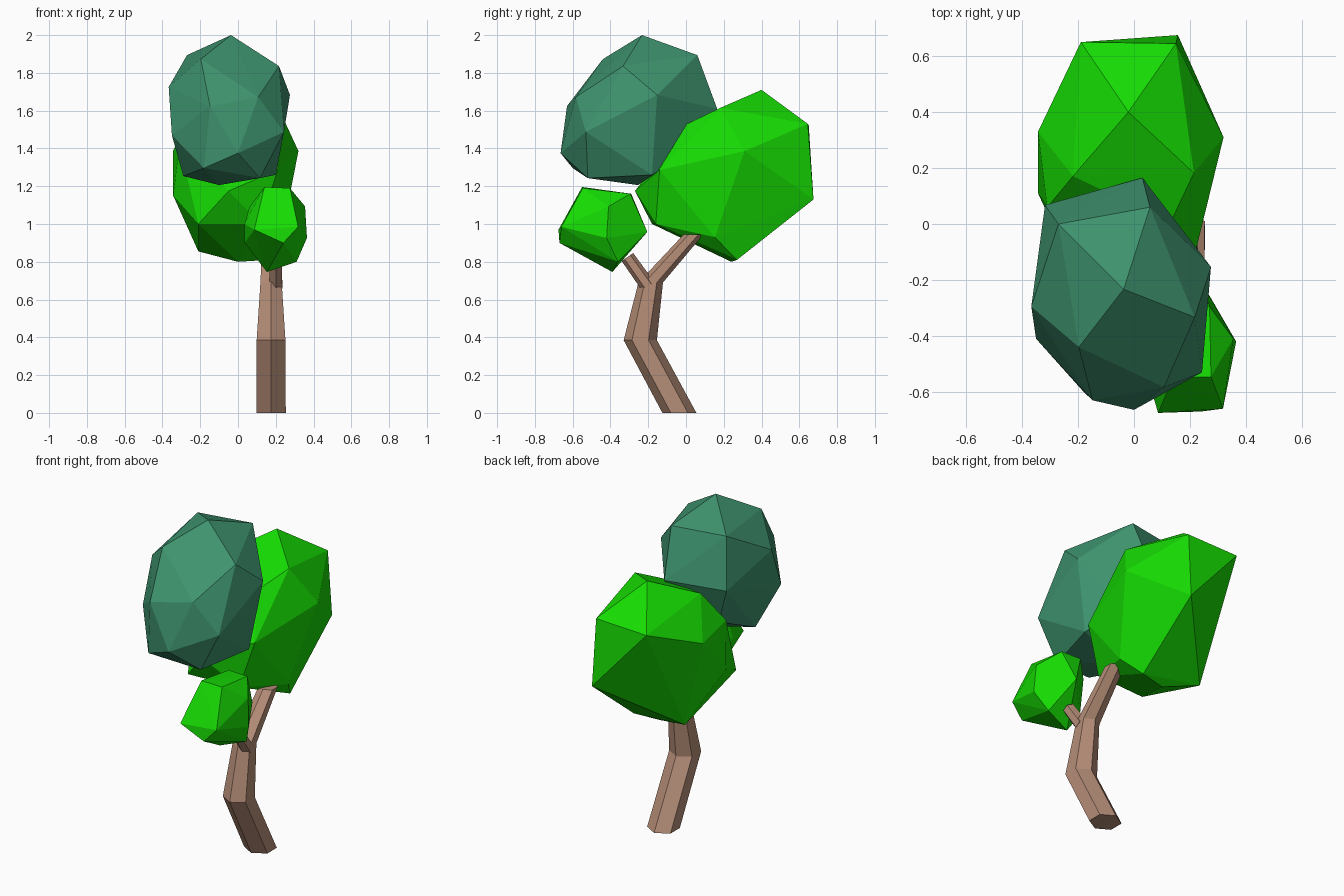
import bpy, bmesh, math


def material(name, rgb):
    m = bpy.data.materials.new(name)
    m.diffuse_color = (*rgb, 1)
    return m


GREEN = material("bright green", (0.008, 0.72, 0.001))
TEAL = material("dark green", (0.048, 0.29, 0.156))
BARK = material("bark brown", (0.46, 0.265, 0.183))


def finish(name, bm, mat):
    bmesh.ops.recalc_face_normals(bm, faces=bm.faces)
    me = bpy.data.meshes.new(name)
    bm.to_mesh(me)
    bm.free()
    me.materials.append(mat)
    ob = bpy.data.objects.new(name, me)
    bpy.context.collection.objects.link(ob)
    return ob


def crown(name, corners, mat):
    """Faceted foliage lump: convex hull round its few corners."""
    bm = bmesh.new()
    for c in corners:
        bm.verts.new(c)
    bmesh.ops.convex_hull(bm, input=bm.verts)
    loose = [v for v in bm.verts if not v.link_faces]
    bmesh.ops.delete(bm, geom=loose, context='VERTS')
    return finish(name, bm, mat)


def limb(name, path, mat, tilt=0.0):
    """Six-sided tapered limb; path holds (x, y, z, radius), rings tilt about x."""
    bm = bmesh.new()
    rings = []
    for x, y, z, r in path:
        ring = []
        for i in range(6):
            a = math.radians(90 + 60 * i)
            dx, dy = r * math.cos(a), r * math.sin(a)
            ring.append(bm.verts.new((x + dx, y + dy * math.cos(tilt), z + dy * math.sin(tilt))))
        rings.append(ring)
    for a, b in zip(rings, rings[1:]):
        for i in range(6):
            j = (i + 1) % 6
            bm.faces.new((a[i], a[j], b[j], b[i]))
    bm.faces.new(rings[0])
    bm.faces.new(rings[-1])
    return finish(name, bm, mat)


# bent trunk and small side branch
limb("trunk", [(0.175, -0.035, 0, 0.09), (0.175, -0.242, 0.385, 0.088),
               (0.175, -0.187, 0.69, 0.065), (0.175, 0.04, 0.945, 0.052)], BARK)
limb("side_branch", [(0.2, -0.2, 0.67, 0.04), (0.2, -0.31, 0.825, 0.037)], BARK, math.radians(35))

# large bright crown at the back
crown("back_crown", [
    (-0.02, 0.40, 1.71), (-0.19, 0.65, 1.52), (0.15, 0.645, 1.53), (0.157, 0.675, 1.13),
    (0.32, 0.31, 1.386), (0.214, 0.182, 1.615), (0.13, 0.005, 1.53), (0.0, 0.24, 0.80),
    (0.16, 0.27, 0.81), (0.23, 0.153, 0.93), (-0.05, -0.27, 1.175), (0.21, -0.14, 1.286),
    (-0.21, -0.18, 1.0), (0.12, -0.16, 1.0), (-0.21, 0.31, 0.855), (-0.343, 0.33, 1.39),
    (-0.343, 0.11, 1.15), (-0.218, 0.171, 1.60), (-0.31, 0.06, 1.42)], GREEN)

# dark crown on top at the front
crown("top_crown", [
    (-0.037, -0.233, 2.0), (0.217, -0.333, 1.836), (0.275, -0.153, 1.683), (0.243, -0.53, 1.487),
    (0.2, -0.18, 1.26), (0.116, -0.52, 1.243), (-0.29, -0.25, 1.254), (-0.35, -0.41, 1.47),
    (-0.367, -0.295, 1.725), (-0.27, 0.0, 1.894), (-0.197, -0.44, 1.873), (-0.148, -0.63, 1.624),
    (0.107, -0.583, 1.672), (0.0, -0.664, 1.375), (-0.18, -0.6, 1.296), (-0.1, -0.254, 1.206),
    (0.057, 0.06, 1.894), (0.03, 0.165, 1.61), (-0.318, 0.068, 1.6), (-0.22, 0.0, 1.36),
    (0.1, 0.0, 1.36)], TEAL)

# small low crown on the side branch
crown("low_crown", [
    (0.14, -0.55, 1.196), (0.275, -0.546, 1.19), (0.27, -0.295, 1.16), (0.355, -0.41, 1.093),
    (0.365, -0.42, 0.926), (0.31, -0.36, 0.80), (0.153, -0.39, 0.746), (0.086, -0.675, 0.97),
    (0.318, -0.66, 0.985), (0.24, -0.67, 0.90), (0.24, -0.205, 0.958), (0.035, -0.50, 1.0),
    (0.06, -0.36, 1.09), (0.035, -0.42, 0.90), (0.14, -0.29, 1.16)], GREEN)
